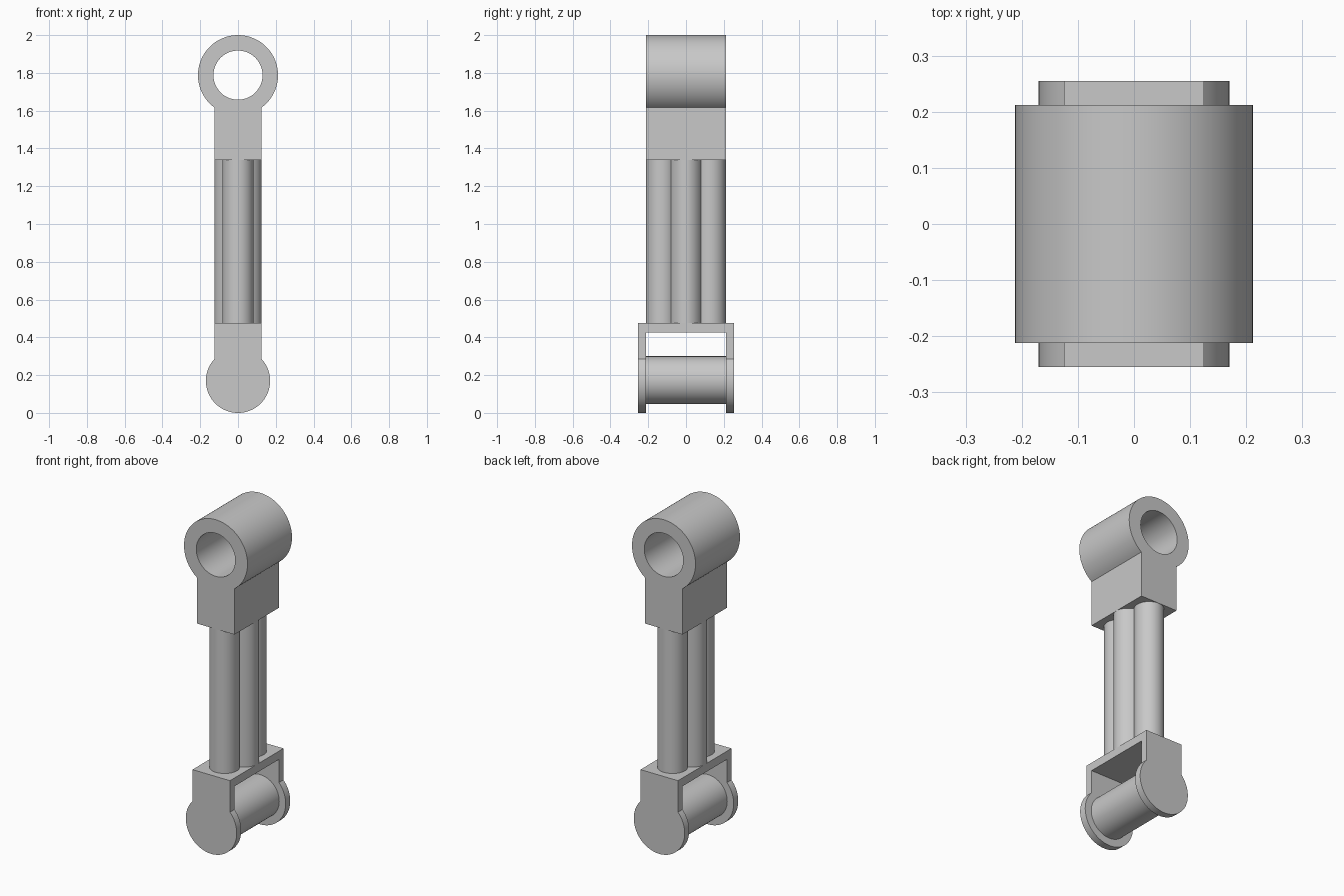
import bpy, bmesh, math

cube = bpy.data.objects.get("Cube")
if cube:
    bpy.data.objects.remove(cube, do_unlink=True)

GREY = (0.58, 0.58, 0.58, 1)
grey = bpy.data.materials.new("light_grey")
grey.use_nodes = True
grey.diffuse_color = GREY
grey.node_tree.nodes["Principled BSDF"].inputs["Base Color"].default_value = GREY

HALF_W = 0.125    # half width of necks
HALF_D = 0.212    # half depth of eye and inner faces of fork
OUTER = 0.255     # outer faces of fork
FORK_TOP, BLOCK_BOTTOM = 0.475, 1.34


def finish(name, bm, smooth=True):
    bmesh.ops.recalc_face_normals(bm, faces=bm.faces)
    mesh = bpy.data.meshes.new(name)
    bm.to_mesh(mesh)
    bm.free()
    mesh.materials.append(grey)
    obj = bpy.data.objects.new(name, mesh)
    bpy.context.collection.objects.link(obj)
    if smooth:
        bpy.ops.object.select_all(action="DESELECT")
        obj.select_set(True)
        bpy.context.view_layer.objects.active = obj
        bpy.ops.object.shade_smooth_by_angle(angle=math.radians(30))
    return obj


def add_loop(bm, points, y):
    verts = [bm.verts.new((x, y, z)) for x, z in points]
    return [bm.edges.new((a, b)) for a, b in zip(verts, verts[1:] + verts[:1])]


def arc(radius, z, start, end, steps):
    angles = [start + (end - start) * i / steps for i in range(steps + 1)]
    return [(radius * math.cos(a), z + radius * math.sin(a)) for a in angles]


def keyhole(name, radius, z, neck_z, y0, y1, hole=0):
    """Round head joined to a straight neck, extruded front to back."""
    side = 1 if neck_z > z else -1
    a = math.acos(HALF_W / radius)
    outline = [(x, z + side * (h - z)) for x, h in
               arc(radius, z, a, -math.pi - a, 72)]
    outline += [(-HALF_W, neck_z), (HALF_W, neck_z)]
    bm = bmesh.new()
    edges = add_loop(bm, outline, y0)
    if hole:
        edges += add_loop(bm, arc(hole, z, 0, math.tau, 64)[:-1], y0)
    bmesh.ops.triangle_fill(bm, edges=edges, use_beauty=True)
    result = bmesh.ops.extrude_face_region(bm, geom=bm.faces[:], use_keep_orig=True)
    moved = [v for v in result["geom"] if isinstance(v, bmesh.types.BMVert)]
    bmesh.ops.translate(bm, verts=moved, vec=(0, y1 - y0, 0))
    return finish(name, bm)


def cylinder(name, radius, length, location, scale=(1, 1, 1), along_y=False):
    bm = bmesh.new()
    bmesh.ops.create_cone(bm, cap_ends=True, segments=64, radius1=radius,
                          radius2=radius, depth=length)
    obj = finish(name, bm)
    obj.location, obj.scale = location, scale
    if along_y:
        obj.rotation_euler.x = math.pi / 2
    return obj


# Upper eye with its neck block
keyhole("upper_eye", 0.212, 1.788, BLOCK_BOTTOM, -HALF_D, HALF_D, hole=0.13)

# Three merged rods: round front and back, wider oval centre
rod_z, rod_len = (FORK_TOP + BLOCK_BOTTOM) / 2, BLOCK_BOTTOM - FORK_TOP + 0.02
for name, y in (("front_rod", -0.128), ("back_rod", 0.128)):
    cylinder(name, 0.083, rod_len, (0, y, rod_z))
cylinder("centre_rod", HALF_W, rod_len, (0, 0, rod_z), scale=(1, 0.75, 1))

# Fork: two rounded cheeks and a bridge on top
for name, y0, y1 in (("front_cheek", -OUTER, -HALF_D), ("back_cheek", HALF_D, OUTER)):
    keyhole(name, 0.17, 0.17, FORK_TOP, y0, y1)
bm = bmesh.new()
bmesh.ops.create_cube(bm, size=1)
bridge = finish("fork_bridge", bm, smooth=False)
bridge.scale = (2 * HALF_W, 2 * HALF_D, 0.05)
bridge.location.z = FORK_TOP - 0.025

# Pin between the cheeks
cylinder("fork_pin", 0.127, 2 * HALF_D, (0, 0, 0.173), along_y=True)
